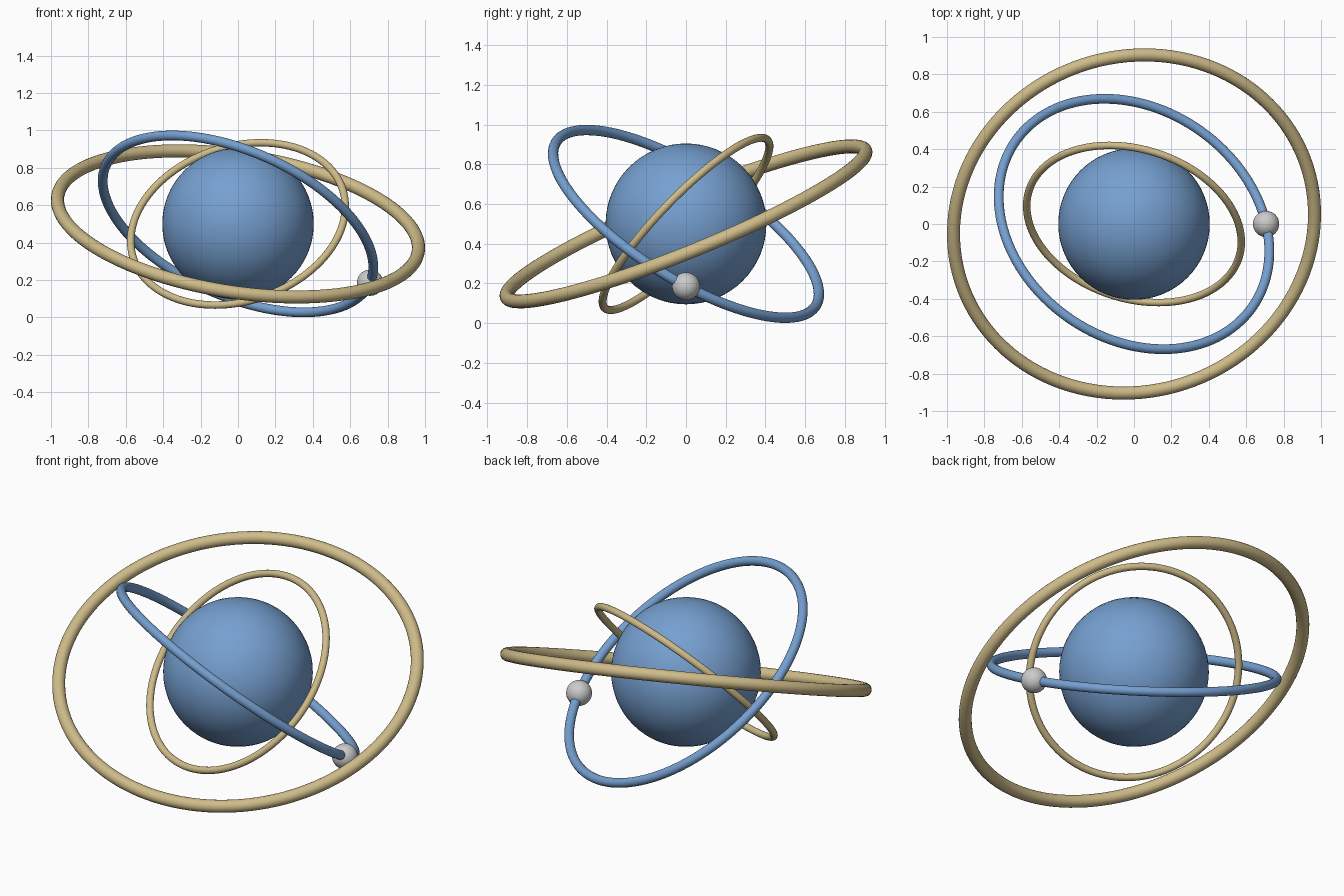
import bpy
from math import radians
from mathutils import Euler, Vector

cube = bpy.data.objects.get("Cube")
if cube:
    bpy.data.objects.remove(cube, do_unlink=True)

CENTRE = Vector((0, 0, 0.5))


def make_material(name, rgb):
    mat = bpy.data.materials.new(name)
    mat.use_nodes = True
    colour = (*rgb, 1)
    mat.diffuse_color = colour
    mat.node_tree.nodes["Principled BSDF"].inputs["Base Color"].default_value = colour
    return mat


def finish(name, mat):
    obj = bpy.context.object
    obj.name = name
    obj.data.materials.append(mat)
    bpy.ops.object.shade_smooth()
    return obj


def ball(name, radius, location, mat):
    bpy.ops.mesh.primitive_uv_sphere_add(
        segments=64, ring_count=32, radius=radius, location=location)
    return finish(name, mat)


def ring(name, radius, tube, tilt, mat):
    bpy.ops.mesh.primitive_torus_add(
        major_segments=128, minor_segments=20, major_radius=radius,
        minor_radius=tube, location=CENTRE, rotation=tilt)
    return finish(name, mat)


def tilt(x, y):
    return Euler((radians(x), radians(y), 0))


blue = make_material("blue", (0.18, 0.35, 0.63))
gold = make_material("pale gold", (0.62, 0.50, 0.25))
grey = make_material("light grey", (0.60, 0.60, 0.60))

# Central globe
ball("globe", 0.405, CENTRE, blue)

# Three tilted orbit rings
middle_tilt = tilt(-30, 24)
middle_radius = 0.773
ring("outer_ring", 0.975, 0.035, tilt(22, 8.8), gold)
ring("middle_ring", middle_radius, 0.026, middle_tilt, blue)
ring("inner_ring", 0.589, 0.02, tilt(44.5, -18.5), gold)

# Small moon threaded on the middle ring
moon_offset = Vector((middle_radius, 0, 0))
moon_offset.rotate(middle_tilt)
ball("moon", 0.07, CENTRE + moon_offset, grey)
